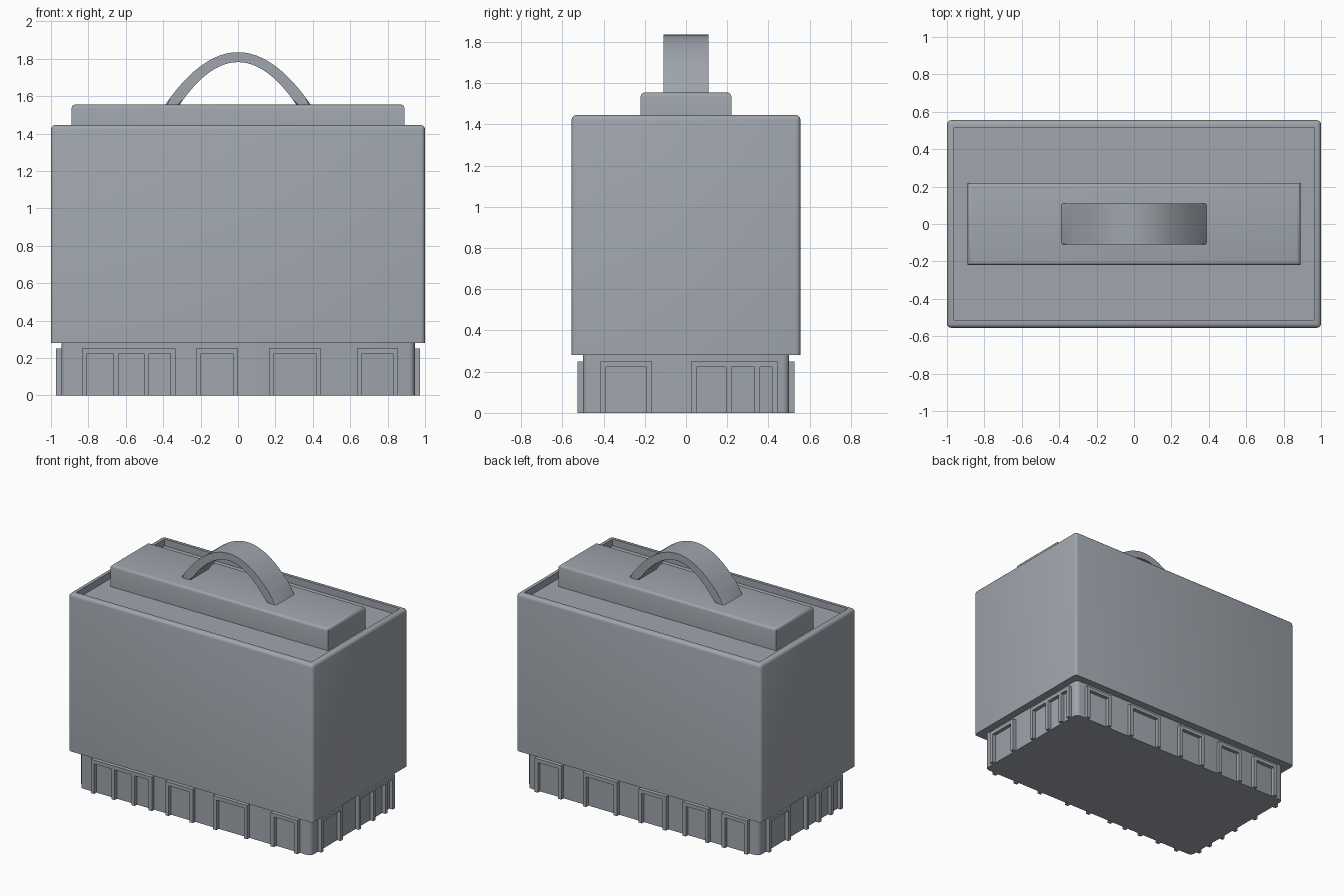
import bpy, bmesh, math

if "Cube" in bpy.data.objects:
    bpy.data.objects.remove(bpy.data.objects["Cube"])

slate = bpy.data.materials.new('slate_grey')
slate.diffuse_color = (.35, .38, .42, 1)
slate.use_nodes = True
slate.node_tree.nodes["Principled BSDF"].inputs["Base Color"].default_value = slate.diffuse_color


def finish(name, bm):
    bmesh.ops.recalc_face_normals(bm, faces=bm.faces)
    me = bpy.data.meshes.new(name)
    bm.to_mesh(me)
    bm.free()
    me.materials.append(slate)
    ob = bpy.data.objects.new(name, me)
    bpy.context.collection.objects.link(ob)
    bpy.context.view_layer.objects.active = ob
    bpy.ops.object.select_all(action='DESELECT')
    ob.select_set(True)
    bpy.ops.object.shade_smooth_by_angle(angle=math.radians(35))
    return ob


def box(bm, lo, hi):
    verts = bmesh.ops.create_cube(bm, size=1)['verts']
    for v in verts:
        v.co = [(a + b) / 2 + c * (b - a) for a, b, c in zip(lo, hi, v.co)]


def bevel(bm, width, pick, segments=3):
    edges = [e for e in bm.edges if pick(e)]
    bmesh.ops.bevel(bm, geom=edges, offset=width, segments=segments,
                    profile=0.5, affect='EDGES')


def vertical(e):
    return abs(e.verts[0].co.z - e.verts[1].co.z) > 0.1


def prism(bm, outline, place, depth):
    # extrude a 2D outline between the two depths
    a, b = [[bm.verts.new(place(u, v, d)) for u, v in outline] for d in depth]
    n = len(outline)
    bm.faces.new(a)
    bm.faces.new(b)
    for i in range(n):
        j = (i + 1) % n
        bm.faces.new((a[i], a[j], b[j], b[i]))


# Main body: flat rim around a straight-walled recess, outer edges rounded
bm = bmesh.new()
box(bm, (-1, -.555, .28), (1, .555, 1.445))
top = max(bm.faces, key=lambda f: f.calc_center_median().z)
bmesh.ops.inset_region(bm, faces=[top], thickness=.055)
floor = bmesh.ops.extrude_discrete_faces(bm, faces=[top])['faces'][0]
bmesh.ops.translate(bm, verts=floor.verts[:], vec=(0, 0, -.05))
bevel(bm, .022, lambda e: all(abs(v.co.x) > .99 for v in e.verts) and
      (vertical(e) or min(v.co.z for v in e.verts) > 1.4) or
      all(abs(v.co.y) > .55 and v.co.z > 1.4 for v in e.verts))
finish('body', bm)

# Base plinth
bm = bmesh.new()
box(bm, (-.945, -.5, 0), (.945, .5, .285))
bevel(bm, .03, vertical)
finish('base', bm)

# Raised block in the recess
bm = bmesh.new()
box(bm, (-.89, -.22, 1.39), (.89, .22, 1.555))
bevel(bm, .02, lambda e: min(v.co.z for v in e.verts) > 1.5)
finish('lid_block', bm)

# Arched handle
N = 24


def arc(half, apex, rise):
    ts = [-1 + 2 * i / N for i in range(N + 1)]
    return [(half * t, apex - rise * t * t) for t in ts]


bm = bmesh.new()
outline = arc(.392, 1.835, .285) + arc(.315, 1.782, .232)[::-1]
prism(bm, outline, lambda u, v, d: (u, d, v), (-.11, .11))
bevel(bm, .01, lambda e: abs(e.verts[0].co.y - e.verts[1].co.y) < .01 and
      not all(v.co.z < 1.56 for v in e.verts), 2)
finish('handle', bm)

# Window-like frames around the base: a list of pillar positions per frame
T, H = .027, .25
front = [(-.835, -.667, -.503, -.335), (-.225, 0), (.166, .444), (.636, .856)]
back = [(-.87, -.66), (-.55, -.34), (-.205, .02), (.195, .475), (.65, .87)]
right = [(-.415, -.164), (.024, .193, .333, .445)]
left = [tuple(-y for y in reversed(f)) for f in right]


def frames(name, groups, place):
    bm = bmesh.new()
    for g in groups:
        pts = [(g[0], 0), (g[0], H), (g[-1], H), (g[-1], 0), (g[-1] - T, 0)]
        # walk back along the openings from right to left
        hi = g[-1] - T
        for k in range(len(g) - 2, -1, -1):
            lo = g[k] + T
            pts += [(hi, H - T), (lo, H - T), (lo, 0)]
            if k:
                hi = g[k]
                pts.append((hi, 0))
        prism(bm, pts, place, (-.01, .027))
    finish(name, bm)


frames('front_frames', front, lambda u, v, d: (u, -.5 - d, v))
frames('back_frames', back, lambda u, v, d: (u, .5 + d, v))
frames('right_frames', right, lambda u, v, d: (.945 + d, u, v))
frames('left_frames', left, lambda u, v, d: (-.945 - d, u, v))
